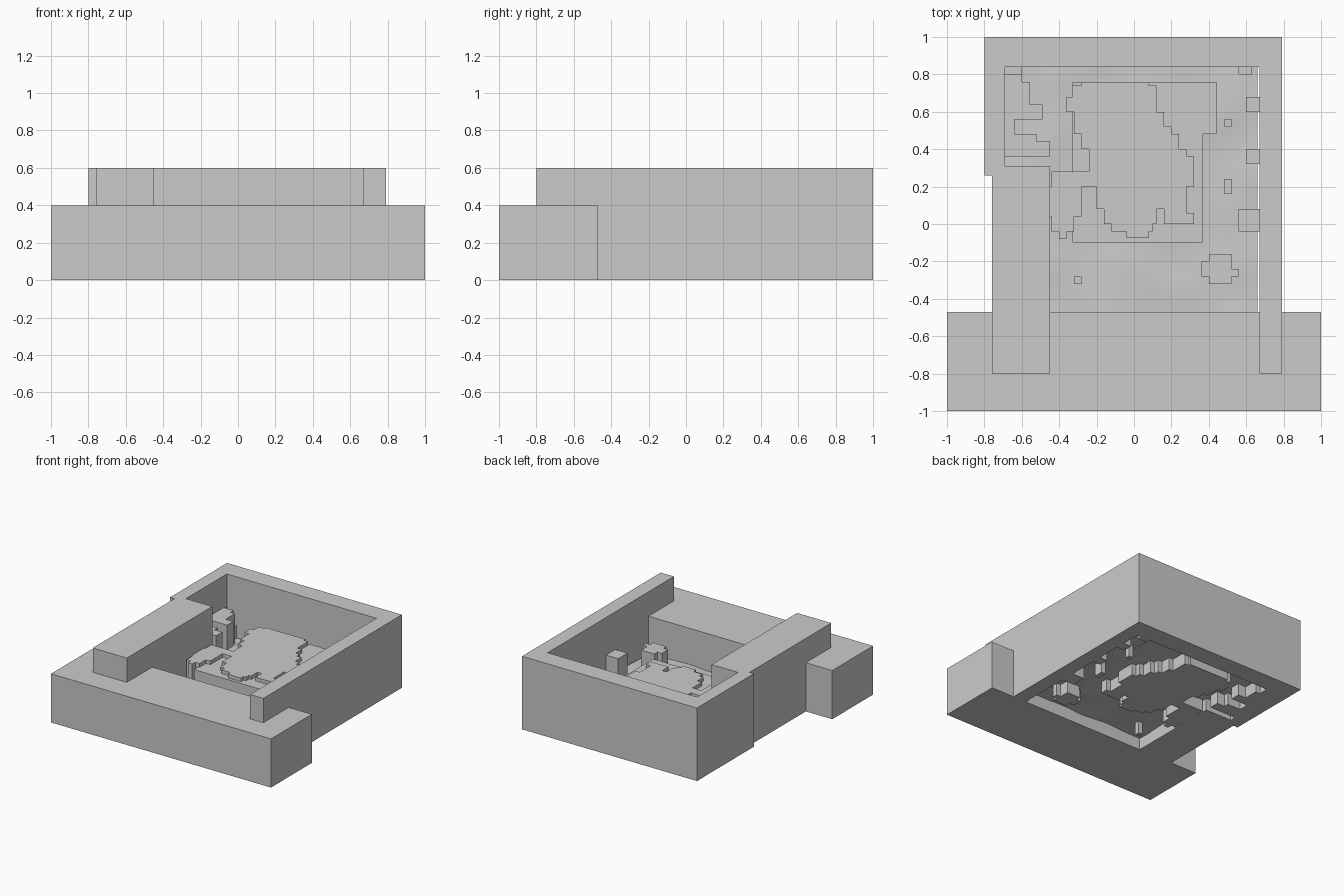
import bpy, bmesh, math
from mathutils import noise, Vector

if "Cube" in bpy.data.objects:
    bpy.data.objects.remove(bpy.data.objects["Cube"])


def prism(name, outline, z0, z1):
    """Extrude a flat outline between two heights."""
    bm = bmesh.new()
    face = bm.faces.new([bm.verts.new((x, y, z0)) for x, y in outline])
    top = bmesh.ops.extrude_face_region(bm, geom=[face])["geom"]
    for v in top:
        if isinstance(v, bmesh.types.BMVert):
            v.co.z = z1
    bmesh.ops.recalc_face_normals(bm, faces=bm.faces)
    mesh = bpy.data.meshes.new(name)
    bm.to_mesh(mesh)
    bm.free()
    ob = bpy.data.objects.new(name, mesh)
    bpy.context.collection.objects.link(ob)
    return ob


def box(name, x0, x1, y0, y1, z0, z1):
    return prism(name, [(x0, y0), (x1, y0), (x1, y1), (x0, y1)], z0, z1)


def stepped(name, rows, y_end, z0, z1):
    """Blocky island from rows (y_top, x_left, x_right), listed back to front."""
    ends = [r[0] for r in rows[1:]] + [y_end]
    right, left = [], []
    for (y, xl, xr), ye in zip(rows, ends):
        right += [(xr, y), (xr, ye)]
        left += [(xl, y), (xl, ye)]
    pts = []
    for p in right + left[::-1]:
        if not pts or p != pts[-1]:
            pts.append(p)
    return prism(name, pts, z0, z1)


# Outer walls and front plinth
prism("courtyard_walls", [
    (-0.8, 1), (0.79, 1), (0.79, -0.47), (0.67, -0.47), (0.67, 0.84),
    (-0.69, 0.84), (-0.69, 0.31), (-0.45, 0.31), (-0.45, -0.47),
    (-0.76, -0.47), (-0.76, 0.26), (-0.8, 0.26)], 0, 0.6)
box("front_plinth", -1, 1, -1, -0.47, 0, 0.4)
box("left_wall_end", -0.76, -0.45, -0.8, -0.47, 0.4, 0.6)
box("right_wall_end", 0.67, 0.79, -0.8, -0.47, 0.4, 0.6)


# Uneven courtyard ground
def ground(name, x0, x1, y0, y1, nx, ny):
    bm = bmesh.new()
    bmesh.ops.create_grid(bm, x_segments=nx, y_segments=ny, size=0.5)
    for v in bm.verts:
        x = x0 + (v.co.x + 0.5) * (x1 - x0)
        y = y0 + (v.co.y + 0.5) * (y1 - y0)
        v.co = (x, y, 0.1 + 0.012 * noise.noise(Vector((x * 4, y * 4, 0))))
    for f in bm.faces:
        f.smooth = True
    mesh = bpy.data.meshes.new(name)
    bm.to_mesh(mesh)
    bm.free()
    bpy.context.collection.objects.link(bpy.data.objects.new(name, mesh))


ground("courtyard_ground", -0.45, 0.66, -0.47, 0.84, 28, 32)
ground("corner_ground", -0.69, -0.45, 0.31, 0.84, 6, 13)

# Raised terrace and the islands on it
stepped("terrace", [(0.76, -0.33, 0.44), (0.48, -0.33, 0.37)], -0.1, 0.1, 0.27)
stepped("central_island", [
    (0.76, -0.28, 0.08), (0.74, -0.33, 0.12), (0.68, -0.36, 0.12),
    (0.60, -0.32, 0.16), (0.52, -0.32, 0.2), (0.48, -0.28, 0.24),
    (0.40, -0.24, 0.28), (0.36, -0.24, 0.32), (0.20, -0.2, 0.28),
    (0.08, -0.16, 0.12), (0.0, -0.12, 0.1), (-0.04, -0.04, 0.08)], -0.075, 0, 0.3)
stepped("small_island", [(0.08, 0.16, 0.28), (0.06, 0.16, 0.32)], 0, 0, 0.3)
stepped("left_island", [
    (0.28, -0.44, -0.24), (0.2, -0.45, -0.28), (0.04, -0.44, -0.32),
    (-0.04, -0.4, -0.36)], -0.08, 0, 0.3)
stepped("corner_island", [
    (0.8, -0.69, -0.6), (0.76, -0.69, -0.56), (0.64, -0.69, -0.49),
    (0.56, -0.69, -0.64), (0.48, -0.69, -0.52), (0.44, -0.69, -0.45)],
    0.36, 0, 0.34)

# Pillars
stepped("cross_pillar", [
    (-0.16, 0.4, 0.52), (-0.2, 0.36, 0.52), (-0.24, 0.36, 0.56),
    (-0.28, 0.4, 0.52)], -0.32, 0, 0.28)
for i, (x0, x1, y0, y1, h) in enumerate([
        (0.56, 0.67, -0.04, 0.08, 0.29), (0.6, 0.67, 0.32, 0.4, 0.2),
        (0.6, 0.67, 0.6, 0.68, 0.2), (0.56, 0.63, 0.8, 0.84, 0.2),
        (0.48, 0.52, 0.52, 0.56, 0.15), (0.48, 0.52, 0.16, 0.24, 0.15),
        (-0.32, -0.28, -0.32, -0.28, 0.15), (-0.69, -0.6, 0.8, 0.84, 0.2)]):
    box(f"pillar_{i + 1}", x0, x1, y0, y1, 0, h)
